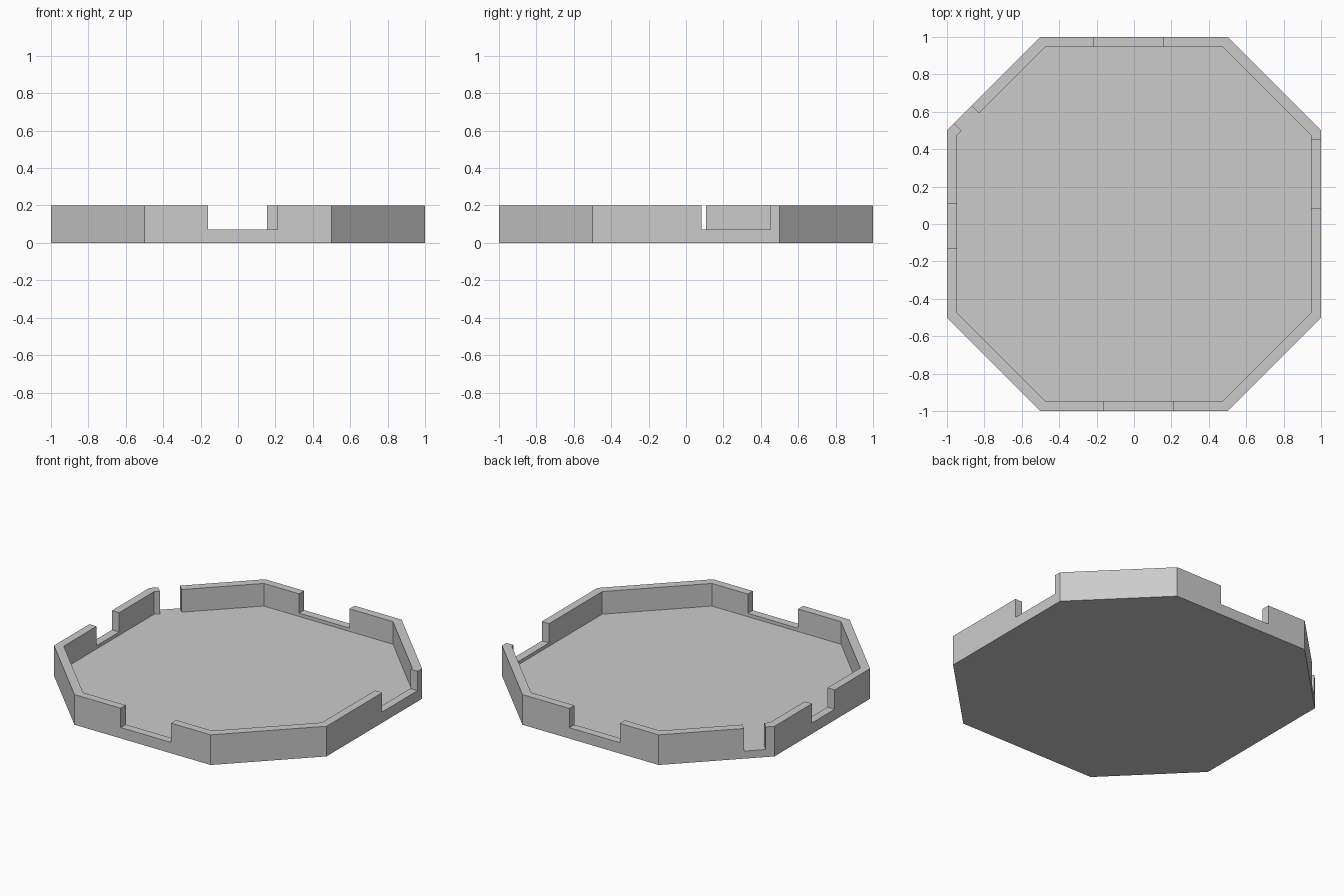
import bpy, bmesh
from math import pi, atan2
from mathutils import Vector

cube = bpy.data.objects.get("Cube")
if cube:
    bpy.data.objects.remove(cube, do_unlink=True)

HEIGHT, FLOOR, SILL, INNER = 0.2, 0.05, 0.072, 0.947
OCTAGON = [Vector(p) for p in ((-.5, -1), (.5, -1), (1, -.5), (1, .5),
                               (.5, 1), (-.5, 1), (-1, .5), (-1, -.5))]

grey = bpy.data.materials.new("light_grey")
grey.use_nodes = True
colour = (0.6, 0.6, 0.6, 1)
grey.diffuse_color = colour
grey.node_tree.nodes["Principled BSDF"].inputs["Base Color"].default_value = colour


def prism(name, outline, bottom, top):
    """Extrude a flat outline between two heights."""
    bm = bmesh.new()
    face = bm.faces.new([bm.verts.new((p.x, p.y, bottom)) for p in outline])
    ext = bmesh.ops.extrude_face_region(bm, geom=[face])
    moved = [v for v in ext["geom"] if isinstance(v, bmesh.types.BMVert)]
    bmesh.ops.translate(bm, verts=moved, vec=(0, 0, top - bottom))
    bmesh.ops.recalc_face_normals(bm, faces=bm.faces)
    mesh = bpy.data.meshes.new(name)
    bm.to_mesh(mesh)
    bm.free()
    mesh.materials.append(grey)
    obj = bpy.data.objects.new(name, mesh)
    bpy.context.collection.objects.link(obj)
    return obj


def cut(target, cutter):
    """Subtract the cutter, then discard it."""
    mod = target.modifiers.new("cut", 'BOOLEAN')
    mod.operation, mod.solver, mod.object = 'DIFFERENCE', 'EXACT', cutter
    bpy.context.view_layer.objects.active = target
    bpy.ops.object.modifier_apply(modifier=mod.name)
    bpy.data.objects.remove(cutter, do_unlink=True)


def notch(side, start, end, bottom):
    """Square gap across one wall, measured from that wall's first corner."""
    a, b = OCTAGON[side], OCTAGON[(side + 1) % 8]
    along = (b - a).normalized()
    inward = Vector((-along.y, along.x))
    corners = ((start, -.03), (end, -.03), (end, .08), (start, .08))
    return prism("notch_cutter", [a + along * s + inward * d for s, d in corners],
                 bottom, HEIGHT + .1)


# Octagonal tray with a raised rim
tray = prism("octagonal_tray", OCTAGON, 0, HEIGHT)
cut(tray, prism("hollow_cutter", [p * INNER for p in OCTAGON], FLOOR, HEIGHT + .1))

# Gaps in the rim: wall number, start, end, sill height
for gap in ((0, .34, .71, SILL),        # front
            (2, .583, .953, SILL),      # left
            (4, .345, .715, SILL),      # back
            (5, .52, .653, FLOOR),      # narrow slot in the back right corner wall
            (6, .392, .63, SILL)):      # right
    cut(tray, notch(*gap))
